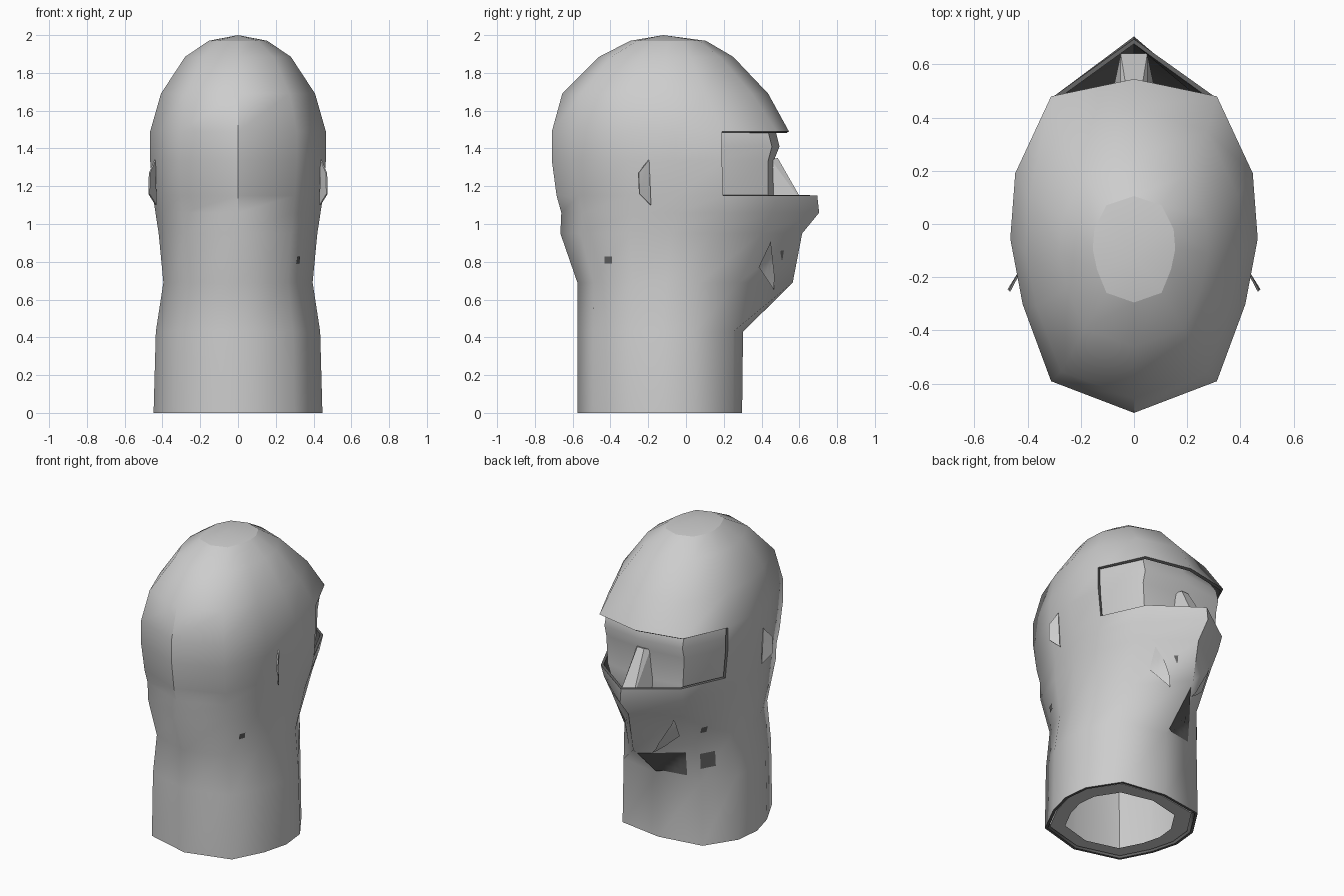
import bpy, bmesh, math
from mathutils import Vector
from mathutils.bvhtree import BVHTree

old = bpy.data.objects.get("Cube")
if old:
    bpy.data.objects.remove(old, do_unlink=True)


def material(name, value):
    m = bpy.data.materials.new(name)
    m.use_nodes = True
    m.diffuse_color = (value, value, value, 1)
    m.node_tree.nodes["Principled BSDF"].inputs["Base Color"].default_value = (value, value, value, 1)
    return m


grey = material("light grey", 0.61)
dark = material("dark grey", 0.12)


def finish(bm, name, mats, thickness=0, angle=58):
    mesh = bpy.data.meshes.new(name)
    bm.to_mesh(mesh)
    bm.free()
    for m in mats:
        mesh.materials.append(m)
    obj = bpy.data.objects.new(name, mesh)
    bpy.context.collection.objects.link(obj)
    bpy.ops.object.select_all(action='DESELECT')
    bpy.context.view_layer.objects.active = obj
    obj.select_set(True)
    if thickness:
        # Lining and rim take the second colour
        mod = obj.modifiers.new("thickness", 'SOLIDIFY')
        mod.thickness = thickness
        mod.offset = -1
        mod.material_offset = 1
        mod.material_offset_rim = 1
        bpy.ops.object.modifier_apply(modifier=mod.name)
    bpy.ops.object.shade_smooth_by_angle(angle=math.radians(angle))
    return obj


def ring(z, half, back, corner, front):
    """Twelve-sided head section, counter-clockwise from the back."""
    rear = back + 0.1 * (corner - back)
    span = corner - rear
    side = [(0.67, rear), (0.9, rear + 0.27 * span), (1, rear + 0.5 * span),
            (0.96, rear + 0.73 * span), (0.67, corner)]
    pts = [(0, back)] + [(half * f, y) for f, y in side] + [(0, front)]
    pts += [(-half * f, y) for f, y in reversed(side)]
    return [(x, y, z) for x, y in pts]


def loft(rows, top, skip=lambda low, high, i: False):
    bm = bmesh.new()
    loops = [[bm.verts.new(p) for p in ring(*r)] for r in rows]
    for k in range(len(rows) - 1):
        a, b = loops[k], loops[k + 1]
        for i in range(12):
            j = (i + 1) % 12
            if not skip(rows[k][0], rows[k + 1][0], i):
                bm.faces.new((a[i], a[j], b[j], b[i]))
    apex = bm.verts.new(top)
    for i in range(12):
        bm.faces.new((loops[-1][i], loops[-1][(i + 1) % 12], apex))
    return bm


# Hood sections: height, half width, back, front corner, front
hood_rows = [
    (0, .447, -.575, .25, .297),
    (.43, .435, -.575, .25, .302),
    (.69, .395, -.575, .28, .565),
    (.95, .42, -.665, .4, .615),
    (1.06, .437, -.66, .455, .705),
    (1.15, .45, -.685, .48, .695),
    (1.335, .465, -.71, .48, .62),
    (1.49, .465, -.71, .48, .545),
    (1.69, .408, -.655, .35, .435),
    (1.885, .28, -.46, .18, .25),
    (1.97, .155, -.295, .07, .105),
]
bm = loft(hood_rows, (0, -.12, 2),
          lambda low, high, i: low > 1.1 and high < 1.5 and 4 <= i <= 7)
hood = finish(bm, "hood", [grey, dark], thickness=.018)

# Crisp seam down the back and around the crown
for e in hood.data.edges:
    p, q = (hood.data.vertices[v].co for v in e.vertices)
    seam = max(abs(p.x), abs(q.x)) < .01 and max(p.y, q.y) < -.5 and min(p.z, q.z) > 1.0
    crown = min(p.z, q.z) > 1.96 and max(p.z, q.z) < 1.98
    if seam or crown:
        e.use_edge_sharp = True

# Head inside the hood, with an open ring under the neck
head_fronts = {.43: .25, .69: .45, .95: .5, 1.06: .5, 1.15: .475,
               1.335: .465, 1.49: .475}
head_rows = [(.01, .32, -.46, .13, .18), (.01, .417, -.545, .215, .262)]
for z, half, back, corner, front in hood_rows[1:-1]:
    head_rows.append((z, half - .03, back + .035, corner - .045,
                      head_fronts.get(z, front - .045)))
    if z == 1.335:
        head_rows.append((1.41, .435, -.675, .455, .495))
finish(loft(head_rows, (0, -.12, 1.93)), "head", [grey], angle=35)

# Nose wedge
bm = bmesh.new()
pts = [(s * w, y, z) for w, y, z in
       [(.025, .485, 1.35), (.05, .64, 1.08), (.09, .45, 1.08), (.05, .45, 1.34)]
       for s in (-1, 1)]
bmesh.ops.convex_hull(bm, input=[bm.verts.new(p) for p in pts])
finish(bm, "nose", [grey], angle=20)

# Thin ears poking through the hood
for s, label in ((1, "left"), (-1, "right")):
    bm = bmesh.new()
    ear = [(.475, -.245, 1.16), (.472, -.25, 1.27), (.443, -.195, 1.34), (.438, -.185, 1.1)]
    ear += [(x - .007, y - .004, z) for x, y, z in ear]
    bmesh.ops.convex_hull(bm, input=[bm.verts.new((s * x, y, z)) for x, y, z in ear])
    finish(bm, label + "_ear", [grey], angle=20)

# Four-cornered patches, dropped onto the hood along an axis
surface = BVHTree.FromObject(hood, bpy.context.evaluated_depsgraph_get())


def patch(name, corners, toward, mat, lift=.005, steps=5):
    a, b, c, d = (Vector(p) for p in corners)
    toward = Vector(toward)
    bm = bmesh.new()
    grid = []
    for i in range(steps + 1):
        for j in range(steps + 1):
            u, v = i / steps, j / steps
            start = a.lerp(b, u).lerp(d.lerp(c, u), v) - 2 * toward
            point, normal = surface.ray_cast(start, toward)[:2]
            grid.append(bm.verts.new(point + normal * lift))
    for i in range(steps):
        for j in range(steps):
            k = i * (steps + 1) + j
            face = bm.faces.new([grid[n] for n in (k, k + steps + 1, k + steps + 2, k + 1)])
            face.normal_update()
            if face.normal.dot(toward) > 0:
                face.normal_flip()
    finish(bm, name, [mat])


def box(y, z, w, h):
    return [(0, y - w, z - h), (0, y + w, z - h), (0, y + w, z + h), (0, y - w, z + h)]


jaw = [(0, .442, .91), (0, .378, .775), (0, .46, .65), (0, .462, .73)]
for s, label in ((1, "left"), (-1, "right")):
    patch(label + "_jaw_bulge", jaw, (-s, 0, 0), grey, lift=.009)
patch("nape_mark", box(-.41, .81, .02, .018), (-1, 0, 0), dark)
patch("chin_mark", [(0, .495, .86), (0, .515, .86), (0, .507, .81), (0, .503, .81)], (-1, 0, 0), dark)
patch("cheek_mark", box(.25, .79, .02, .02), (1, 0, 0), dark)
patch("neck_mark", box(.21, .57, .045, .05), (1, 0, 0), dark)
patch("throat_mark", [(-.005, 0, .66), (-.005, 0, .46), (-.2, 0, .46), (-.2, 0, .62)], (0, -1, 0), dark)
